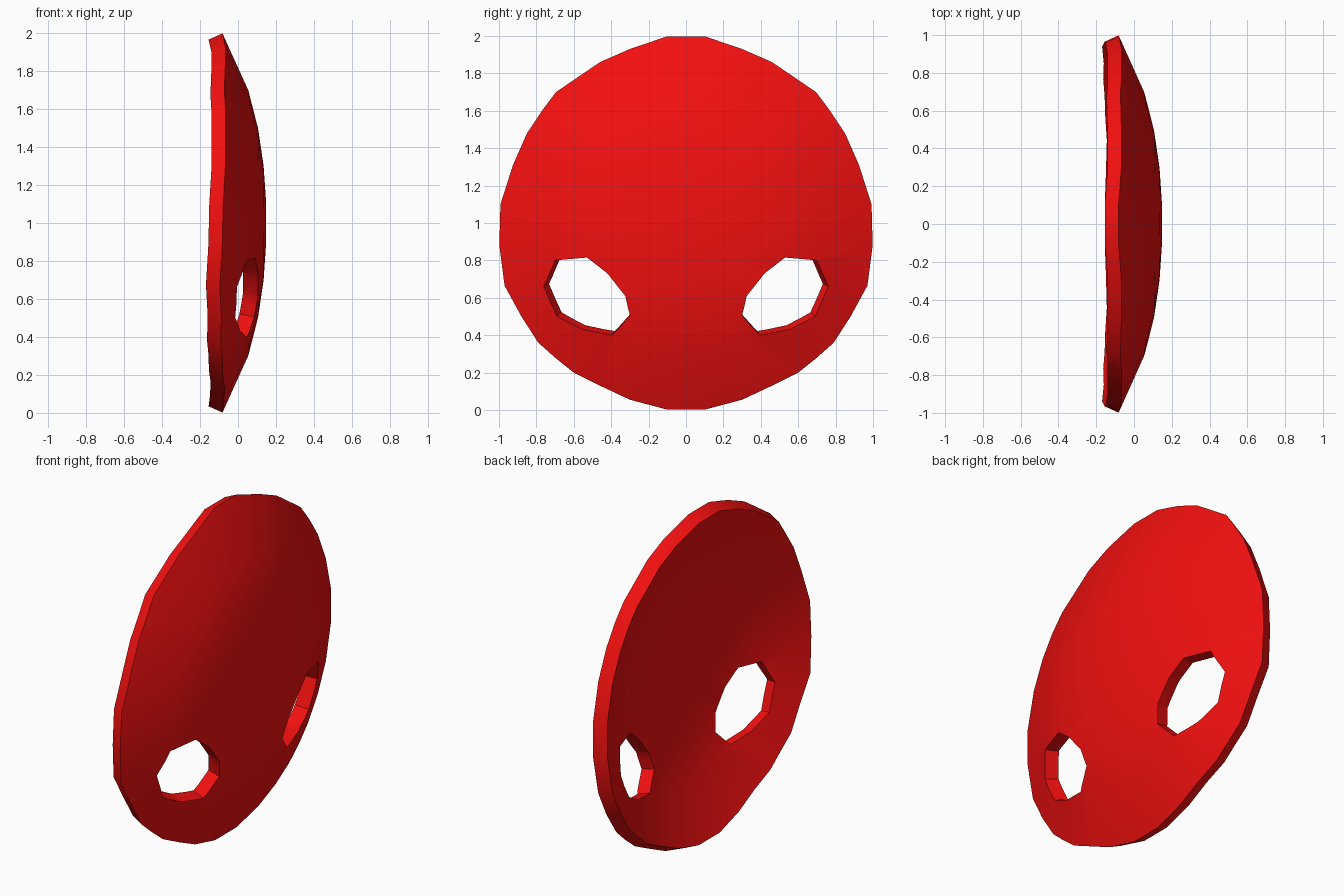
import bpy, bmesh
from mathutils import Vector

if "Cube" in bpy.data.objects:
    bpy.data.objects.remove(bpy.data.objects["Cube"])


def depth(y, z):
    r2 = y * y + z * z
    return 0.15 - 0.16 * r2 - 0.07 * r2 * r2


def surface(y, z):
    return Vector((depth(y, z), y, z + 1))


def new_object(name, bm):
    bmesh.ops.recalc_face_normals(bm, faces=bm.faces)
    mesh = bpy.data.meshes.new(name)
    bm.to_mesh(mesh)
    bm.free()
    obj = bpy.data.objects.new(name, mesh)
    bpy.context.collection.objects.link(obj)
    return obj


# Right half of the faceted outline (y, z from the centre), bottom to top
half = [(0.1, -0.998), (0.3, -0.945), (0.46, -0.87), (0.6, -0.8), (0.7, -0.72),
        (0.79, -0.64), (0.88, -0.5), (0.97, -0.335), (0.998, -0.12), (0.992, 0.1),
        (0.925, 0.31), (0.85, 0.48), (0.77, 0.6), (0.695, 0.7), (0.46, 0.86),
        (0.3, 0.93), (0.1, 0.998)]
outline = half + [(-y, z) for y, z in reversed(half)]
n = len(outline)

# Domed shell from scaled rings
bm = bmesh.new()
rings = [[bm.verts.new(surface(y * s, z * s)) for y, z in outline]
         for s in (0.1, 0.3, 0.5, 0.7, 1.0)]
bm.faces.new(rings[0])
for a, b in zip(rings, rings[1:]):
    for i in range(n):
        j = (i + 1) % n
        bm.faces.new((a[i], b[i], b[j], a[j]))
bm.normal_update()
if sum(f.normal.x for f in bm.faces) < 0:
    bmesh.ops.reverse_faces(bm, faces=bm.faces)
mesh = bpy.data.meshes.new("domed_mask")
bm.to_mesh(mesh)
bm.free()
mask = bpy.data.objects.new("domed_mask", mesh)
bpy.context.collection.objects.link(mask)
solid = mask.modifiers.new("thickness", 'SOLIDIFY')
solid.thickness = 0.08
solid.offset = -1

# Eye hole cutters, walls following the surface normal
eye = [(0.765, -0.34), (0.70, -0.20), (0.53, -0.185), (0.42, -0.27),
       (0.325, -0.39), (0.30, -0.495), (0.395, -0.60), (0.56, -0.57), (0.695, -0.50)]
cutters = []
for side in (1, -1):
    bm = bmesh.new()
    loops = []
    for t in (-0.2, 0.15):
        loop = []
        for y, z in eye:
            r2 = y * y + z * z
            k = 0.32 + 0.28 * r2
            normal = Vector((1, k * y, k * z)).normalized()
            p = surface(y, z) + normal * t
            loop.append(bm.verts.new((p.x, p.y * side, p.z)))
        loops.append(loop)
    bmesh.ops.triangulate(bm, faces=[bm.faces.new(l) for l in loops])
    for i in range(len(eye)):
        j = (i + 1) % len(eye)
        bm.faces.new((loops[0][i], loops[0][j], loops[1][j], loops[1][i]))
    cutter = new_object("eye_cutter", bm)
    cutter.hide_render = True
    cutters.append(cutter)
    cut = mask.modifiers.new("eye_hole", 'BOOLEAN')
    cut.operation = 'DIFFERENCE'
    cut.solver = 'EXACT'
    cut.object = cutter

# Apply, tidy and shade
bpy.context.view_layer.objects.active = mask
mask.select_set(True)
for m in list(mask.modifiers):
    bpy.ops.object.modifier_apply(modifier=m.name)
for c in cutters:
    bpy.data.objects.remove(c)
red = bpy.data.materials.new("red")
red.diffuse_color = (0.9, 0.005, 0.005, 1)
red.use_nodes = True
red.node_tree.nodes["Principled BSDF"].inputs["Base Color"].default_value = red.diffuse_color
mask.data.materials.clear()
mask.data.materials.append(red)
for p in mask.data.polygons:
    p.material_index = 0
bpy.ops.object.shade_smooth_by_angle(angle=0.52)
